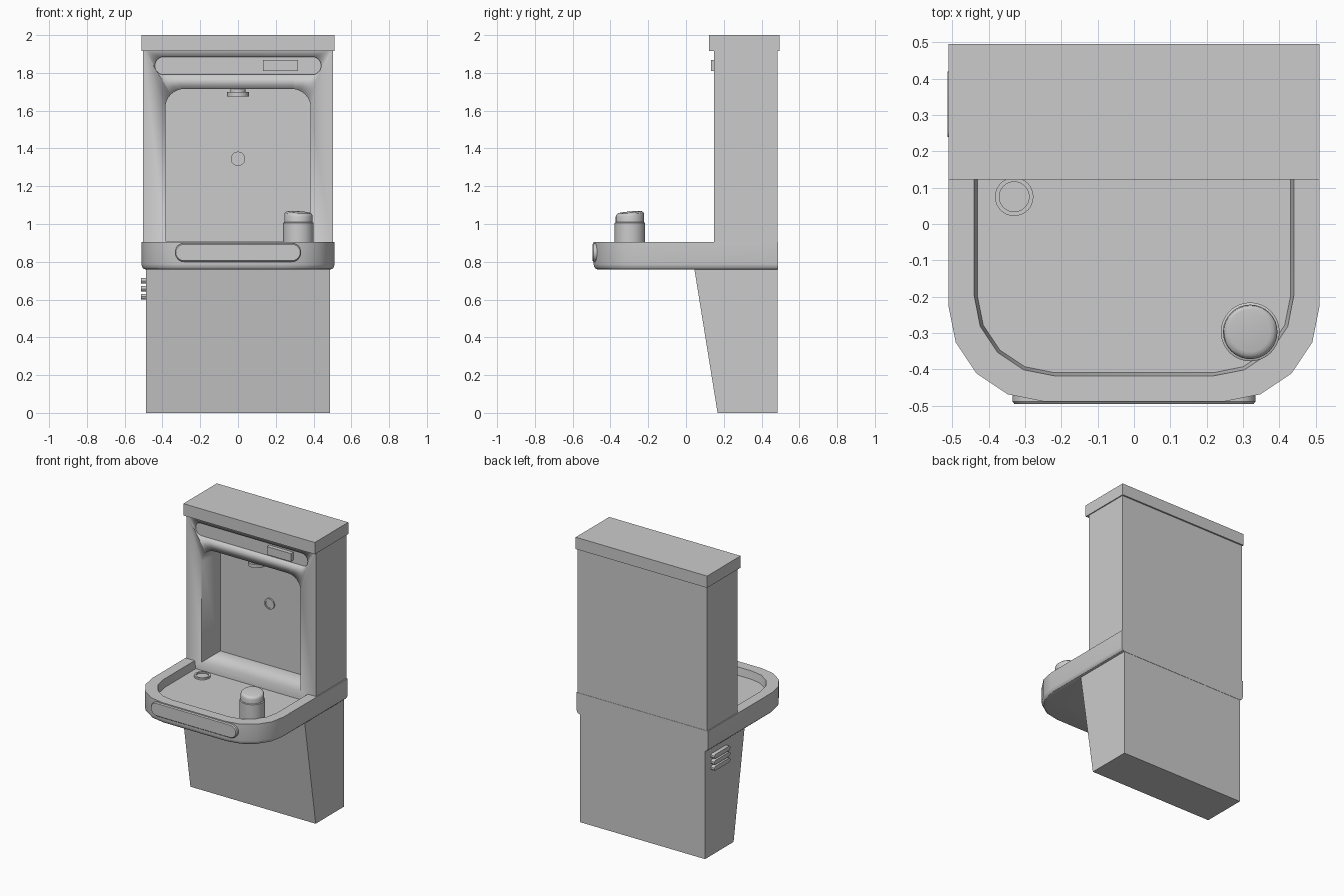
import bpy, bmesh
from math import sin, cos, pi, radians

if "Cube" in bpy.data.objects:
    bpy.data.objects.remove(bpy.data.objects["Cube"])


def loft(name, rings, angle=30):
    """Skin a stack of equal-length point rings and cap both ends."""
    bm = bmesh.new()
    loops = [[bm.verts.new(p) for p in r] for r in rings]
    n = len(loops[0])
    for a, b in zip(loops, loops[1:]):
        for i in range(n):
            j = (i + 1) % n
            bm.faces.new((a[i], a[j], b[j], b[i]))
    bm.faces.new(loops[0][::-1])
    bm.faces.new(loops[-1])
    bmesh.ops.recalc_face_normals(bm, faces=bm.faces)
    me = bpy.data.meshes.new(name)
    bm.to_mesh(me)
    bm.free()
    ob = bpy.data.objects.new(name, me)
    bpy.context.collection.objects.link(ob)
    activate(ob)
    bpy.ops.object.shade_smooth_by_angle(angle=radians(angle))
    return ob


def activate(ob):
    bpy.ops.object.select_all(action='DESELECT')
    ob.select_set(True)
    bpy.context.view_layer.objects.active = ob


def rect(x0, x1, y0, y1, z):
    return [(x0, y0, z), (x1, y0, z), (x1, y1, z), (x0, y1, z)]


def box(name, x0, x1, y0, y1, z0, z1):
    return loft(name, [rect(x0, x1, y0, y1, z0), rect(x0, x1, y0, y1, z1)])


def circle(cx, cy, r, n=32):
    return [(cx + r * cos(2 * pi * i / n), cy + r * sin(2 * pi * i / n)) for i in range(n)]


def arc(cx, cy, r, a0, a1, n):
    return [(cx + r * cos(radians(a0 + (a1 - a0) * i / n)),
             cy + r * sin(radians(a0 + (a1 - a0) * i / n))) for i in range(n + 1)]


def stadium(cx, cz, hw, r, n=12):
    d = hw - r
    return arc(cx + d, cz, r, -90, 90, n) + arc(cx - d, cz, r, 90, 270, n)


def at_y(pts, y):
    return [(u, y, v) for u, v in pts]


def at_x(pts, x):
    return [(x, u, v) for u, v in pts]


def at_z(pts, z):
    return [(u, v, z) for u, v in pts]


def cut(ob, cutter):
    m = ob.modifiers.new("cut", 'BOOLEAN')
    m.operation, m.solver, m.object = 'DIFFERENCE', 'EXACT', cutter
    activate(ob)
    while ob.modifiers[0] != m:
        bpy.ops.object.modifier_move_up(modifier=m.name)
    bpy.ops.object.modifier_apply(modifier=m.name)
    bpy.data.objects.remove(cutter, do_unlink=True)


# lower cabinet with sloping front
loft("lower_cabinet", [rect(-.487, .487, .167, .484, 0), rect(-.487, .487, .043, .484, .77)])

# upper cabinet: bottle alcove and panel recess cut in
body = box("upper_cabinet", -.504, .504, .147, .484, .84, 1.93)
alcove = [(-.385, .91), (.385, .91)] + arc(.285, 1.615, .1, 0, 90, 8) + arc(-.285, 1.615, .1, 90, 180, 8)
cut(body, loft("alcove_cutter", [at_y(alcove, .05), at_y(alcove, .355)]))
panel = stadium(0, 1.838, .44, .047)
cut(body, loft("panel_cutter", [at_y(panel, .05), at_y(panel, .16)]))

# top cap
box("top_cap", -.511, .511, .123, .495, 1.917, 2)

# display window in the panel recess
box("display", .132, .318, .132, .17, 1.81, 1.867)

# bottle filler nozzle and sensor button
loft("filler_nozzle", [at_z(circle(0, .21, .04), 1.73), at_z(circle(0, .21, .04), 1.7),
                       at_z(circle(0, .21, .057), 1.7), at_z(circle(0, .21, .057), 1.676)])
loft("sensor_button", [at_y(circle(0, 1.345, .038), .37), at_y(circle(0, 1.345, .038), .345),
                       at_y(circle(0, 1.345, .028), .345), at_y(circle(0, 1.345, .028), .351)])


# basin: rounded underside, flat rim, recessed floor
def outline(hw, front, r, back, z):
    pts = [(hw, back)] + arc(hw - r, front + r, r, 0, -90, 4)
    return at_z(pts + [(-x, y) for x, y in reversed(pts)], z)


loft("basin", [outline(.511 - d, -.489 + d, .264 - d, .486, z)
               for d, z in ((.026, .758), (.011, .763), (.003, .773), (0, .787), (0, .906))]
     + [outline(.44, -.418, .22, .19, .906), outline(.431, -.409, .211, .19, .852)])

# push bar on the basin front
loft("push_bar", [at_y(stadium(0, .849, .335, .049), -.44), at_y(stadium(0, .849, .335, .049), -.489),
                  at_y(stadium(0, .849, .329, .043), -.496)])

# drain ring in the basin floor
loft("drain", [at_z(circle(-.33, .075, r), z)
               for r, z in ((.053, .845), (.053, .864), (.041, .864), (.041, .855))])

# bubbler post with tilted cap
bx, by = .32, -.297
loft("bubbler_base", [at_z(circle(bx, by, r), z) for r, z in ((.081, .84), (.081, 1.006), (.074, 1.01))])
loft("bubbler_cap", [[(x, y, z + t * ((y - by) * .09 - (x - bx) * .06)) for x, y in circle(bx, by, r)]
                     for r, z, t in ((.075, 1, 0), (.075, 1.046, 1), (.072, 1.055, 1),
                                     (.065, 1.061, 1), (.055, 1.063, 1))])

# vent louvres on the left side
for i in range(3):
    s = stadium(.33, .615 + .042 * i, .09, .015, 6)
    loft(f"vent_{i + 1}", [at_x(s, -.47), at_x(s, -.514)])
